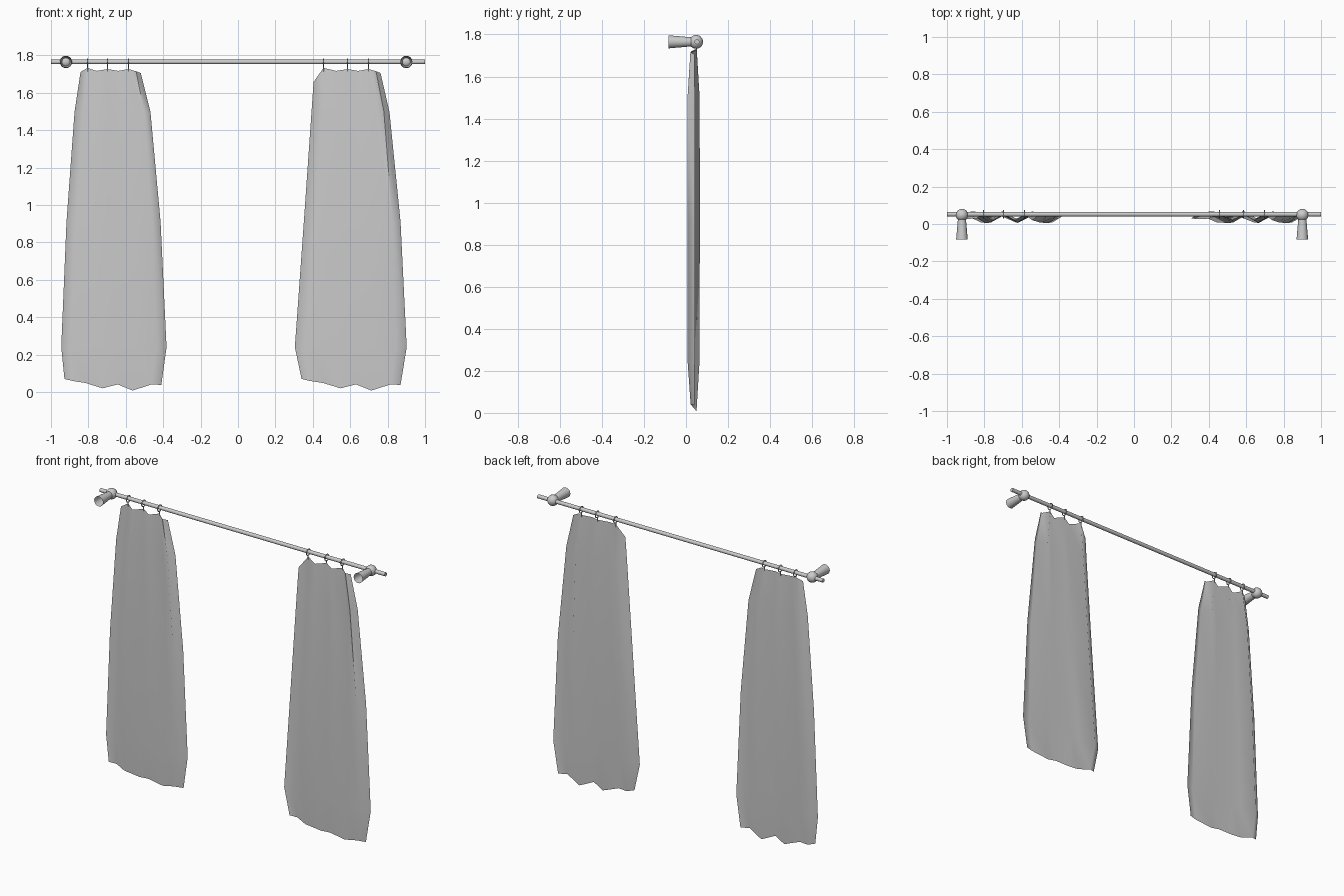
import bpy, bmesh, math
from mathutils import Vector

if "Cube" in bpy.data.objects:
    bpy.data.objects.remove(bpy.data.objects["Cube"])

ROD_Y, ROD_Z = 0.052, 1.765


def smooth(ob, angle=50):
    bpy.ops.object.select_all(action='DESELECT')
    ob.select_set(True)
    bpy.context.view_layer.objects.active = ob
    bpy.ops.object.shade_smooth_by_angle(angle=math.radians(angle))


# curtain rod
bpy.ops.mesh.primitive_cylinder_add(vertices=16, radius=0.012, depth=2,
                                    location=(0, ROD_Y, ROD_Z), rotation=(0, math.pi / 2, 0))
bpy.context.object.name = "rod"
smooth(bpy.context.object)


# wall brackets: ball on the rod with a flared open stem
def bracket(name, x):
    bpy.ops.mesh.primitive_uv_sphere_add(segments=20, ring_count=12, radius=0.033,
                                         location=(x, 0.048, ROD_Z))
    bpy.context.object.name = name + "_ball"
    smooth(bpy.context.object)
    bpy.ops.mesh.primitive_cone_add(vertices=20, radius1=0.021, radius2=0.031, depth=0.115,
                                    end_fill_type='NOTHING', location=(x, -0.025, ROD_Z),
                                    rotation=(math.pi / 2, 0, 0))
    bpy.context.object.name = name + "_stem"
    smooth(bpy.context.object)


bracket("left_bracket", -0.92)
bracket("right_bracket", 0.90)


# hanging rings with a short hook
def ring(name, x):
    bpy.ops.mesh.primitive_torus_add(major_segments=20, minor_segments=6, major_radius=0.02,
                                     minor_radius=0.003, location=(x, ROD_Y, ROD_Z - 0.004),
                                     rotation=(0, math.pi / 2, 0))
    bpy.context.object.name = name
    smooth(bpy.context.object)
    bpy.ops.mesh.primitive_cylinder_add(vertices=6, radius=0.003, depth=0.03,
                                        location=(x, ROD_Y - 0.002, 1.73))
    bpy.context.object.name = name + "_hook"


# curtain: puffy pleated cloth, front and back sheets joined at the border
FOLD = [-0.4, 1, -1, 1, -1, 1, -1, 0.3]         # pleat direction per column
TOP_Z = [1.711, 1.733, 1.717, 1.727, 1.717, 1.727, 1.715, 1.706]
LOW_Z = [0.07, 0.06, 0.048, 0.02, 0.041, 0.008, 0.041, 0.038]
LOW_F = [0, 0.08, 0.22, 0.394, 0.55, 0.704, 0.9, 1]
ROW_Z = [None, 1.497, 0.91, 0.24, None]
ROW_T = [0, 0.14, 0.49, 0.88, 1]
AMP = [0.015, 0.02, 0.021, 0.019, 0.014]


def curtain(name, left, right, top_x, corner_z):
    bm = bmesh.new()
    n, m = len(FOLD), len(ROW_Z)
    sheets = [{}, {}]
    for r in range(m):
        for c in range(n):
            f_top = (top_x[c] - top_x[0]) / (top_x[-1] - top_x[0])
            f = f_top + (LOW_F[c] - f_top) * ROW_T[r]
            x = left[r] + (right[r] - left[r]) * f
            z = ROW_Z[r] or (TOP_Z[c] if r == 0 else LOW_Z[c])
            if r == 0 and c == 0:
                z = corner_z
            y = 0.036 + AMP[r] * FOLD[c]
            border = r in (0, m - 1) or c in (0, n - 1)
            if border:
                sheets[0][r, c] = sheets[1][r, c] = bm.verts.new((x, y, z))
            else:
                sheets[0][r, c] = bm.verts.new((x, y - 0.009, z))
                sheets[1][r, c] = bm.verts.new((x, y + 0.009, z))
    for r in range(m - 1):
        for c in range(n - 1):
            for s in sheets:
                q = [s[r, c], s[r + 1, c], s[r + 1, c + 1], s[r, c + 1]]
                # corner quads of both sheets share three vertices, still distinct
                bm.faces.new(q if s is sheets[0] else q[::-1])
    bmesh.ops.recalc_face_normals(bm, faces=bm.faces)
    me = bpy.data.meshes.new(name)
    bm.to_mesh(me)
    bm.free()
    ob = bpy.data.objects.new(name, me)
    bpy.context.collection.objects.link(ob)
    smooth(ob, 75)


curtain("left_curtain",
        [-0.842, -0.874, -0.917, -0.945, -0.928], [-0.52, -0.468, -0.414, -0.382, -0.41],
        [-0.842, -0.805, -0.755, -0.698, -0.64, -0.586, -0.545, -0.52], 1.711)
curtain("right_curtain",
        [0.404, 0.393, 0.352, 0.304, 0.34], [0.762, 0.81, 0.869, 0.902, 0.869],
        [0.404, 0.457, 0.525, 0.586, 0.642, 0.698, 0.738, 0.762], 1.658)

for i, x in enumerate((-0.805, -0.698, -0.586)):
    ring(f"left_ring_{i + 1}", x)
for i, x in enumerate((0.457, 0.586, 0.698)):
    ring(f"right_ring_{i + 1}", x)
